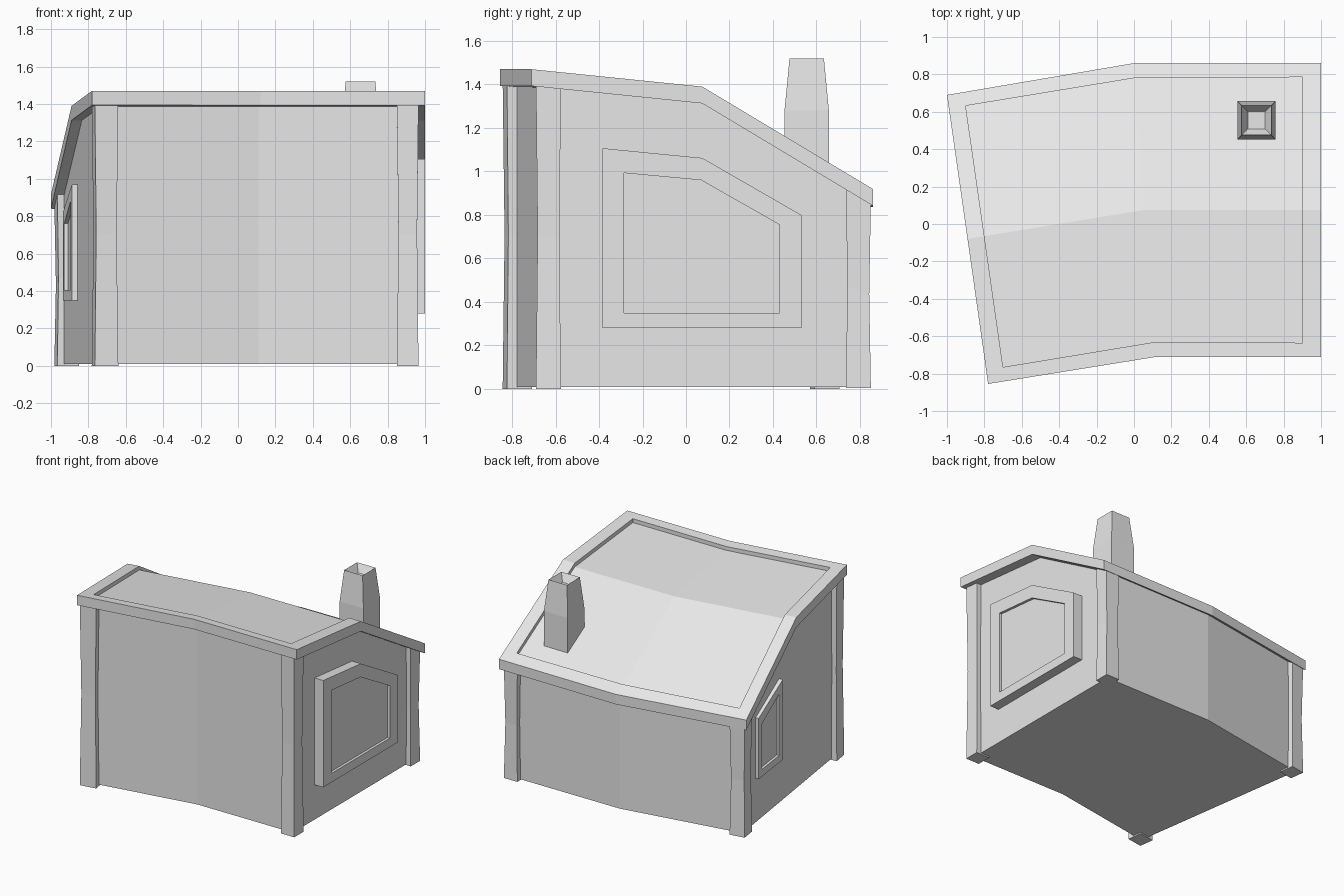
import bpy
import bmesh

cube = bpy.data.objects.get("Cube")
if cube:
    bpy.data.objects.remove(cube, do_unlink=True)

grey = bpy.data.materials.new("plain_grey")
grey.use_nodes = True
grey.diffuse_color = (0.8, 0.8, 0.8, 1)
grey.node_tree.nodes["Principled BSDF"].inputs["Base Color"].default_value = (0.8, 0.8, 0.8, 1)


def roof_z(x, y):
    """Height of the roof surface: shallow front slope, steep back slope, bent plan."""
    t = y - 0.165 * min(x - 0.05, 0) - 0.075
    return 1.39 - (0.6 if t > 0 else 0.102) * t


def loft(name, loops, centres=None):
    """Join loops of equal length and cap the ends, folding caps at centre points."""
    bm = bmesh.new()
    rings = [[bm.verts.new(p) for p in loop] for loop in loops]
    n = len(rings[0])
    for a, b in zip(rings, rings[1:]):
        for i in range(n):
            j = (i + 1) % n
            bm.faces.new((a[i], a[j], b[j], b[i]))
    for k, ring in enumerate((rings[0], rings[-1])):
        if centres:
            c = bm.verts.new(centres[k])
            for i in range(0, n, 2):
                bm.faces.new((ring[i - 1], ring[i], ring[i + 1], c))
        else:
            bm.faces.new(ring)
    bmesh.ops.recalc_face_normals(bm, faces=bm.faces)
    mesh = bpy.data.meshes.new(name)
    bm.to_mesh(mesh)
    bm.free()
    mesh.materials.append(grey)
    obj = bpy.data.objects.new(name, mesh)
    bpy.context.collection.objects.link(obj)
    return obj


def on_roof(plan, drop):
    return [(x, y, roof_z(x, y) - drop) for x, y in plan]


# Roof slab with raised rim; plans run corner, middle, corner, ridge, ...
eaves = [(-0.78, -0.855), (0.12, -0.71), (1, -0.71), (1, 0.075),
         (1, 0.86), (0, 0.86), (-1, 0.69), (-0.89, -0.08)]
rim = [(-0.7, -0.765), (0.1, -0.633), (0.9, -0.635), (0.9, 0.075),
       (0.9, 0.785), (0, 0.78), (-0.9, 0.632), (-0.8, -0.065)]
middle = [(0.05, 0.075)]
loft("roof",
     [on_roof(eaves, 0.077), on_roof(eaves, 0), on_roof(rim, 0), on_roof(rim, 0.03)],
     [on_roof(middle, 0.077)[0], on_roof(middle, 0.03)[0]])

# Walls reaching into the roof slab
walls = [(-0.73, -0.79), (0.11, -0.65), (0.925, -0.65), (0.925, 0.075),
         (0.925, 0.81), (0, 0.81), (-0.94, 0.65), (-0.835, -0.071)]
loft("walls", [[(x, y, 0.01) for x, y in walls], on_roof(walls, 0.055)],
     [(0.05, 0.075, 0.01), on_roof(middle, 0.055)[0]])


# Corner posts, slightly pinched at mid height
def post(name, corner, along, inward, bottom):
    (x, y), (ax, ay), (bx, by) = corner, along, inward
    plan = [(x, y), (x + ax, y + ay), (x + ax + bx, y + ay + by), (x + bx, y + by)]
    cx, cy = x + (ax + bx) / 2, y + (ay + by) / 2
    top = on_roof(plan, 0.055)
    waist = [(cx + (px - cx) * 0.87, cy + (py - cy) * 0.87, pz * 0.5) for px, py, pz in top]
    loft(name, [[(px, py, bottom) for px, py in plan], waist, top])


post("front_left_post", (0.965, -0.69), (-0.115, 0), (0, 0.115), 0)
post("back_left_post", (0.965, 0.85), (-0.115, 0), (0, -0.115), 0.005)
post("front_right_post", (-0.765, -0.843), (0.125, 0.02), (-0.017, 0.115), 0)
post("back_right_post", (-0.982, 0.685), (0.115, 0.02), (0.016, -0.115), 0)


# Framed windows with recessed panes
def window(name, outer, inner, back, face, pane, lean):
    def place(points, x):
        return [(x + lean * y, y, z) for y, z in points]
    loft(name, [place(outer, back), place(outer, face), place(inner, face), place(inner, pane)])


window("left_window",
       [(-0.385, 0.28), (0.53, 0.28), (0.53, 0.8), (0.075, 1.062), (-0.385, 1.107)],
       [(-0.285, 0.35), (0.43, 0.35), (0.43, 0.755), (0.07, 0.96), (-0.285, 0.993)],
       0.91, 1.0, 0.98, 0)
window("right_window",
       [(0.085, 0.35), (0.448, 0.35), (0.448, 0.82), (0.085, 0.97)],
       [(0.14, 0.405), (0.395, 0.405), (0.395, 0.76), (0.14, 0.88)],
       -0.82, -0.877, -0.857, -0.132)


# Chimney: straight shaft, tapered top and funnel opening
def square(half, z):
    return [(0.655 + sx * half, 0.555 + sy * half, z)
            for sx, sy in ((-1, -1), (1, -1), (1, 1), (-1, 1))]


loft("chimney", [square(0.102, 0.95), square(0.102, 1.28), square(0.079, 1.52),
                 square(0.046, 1.46)])
